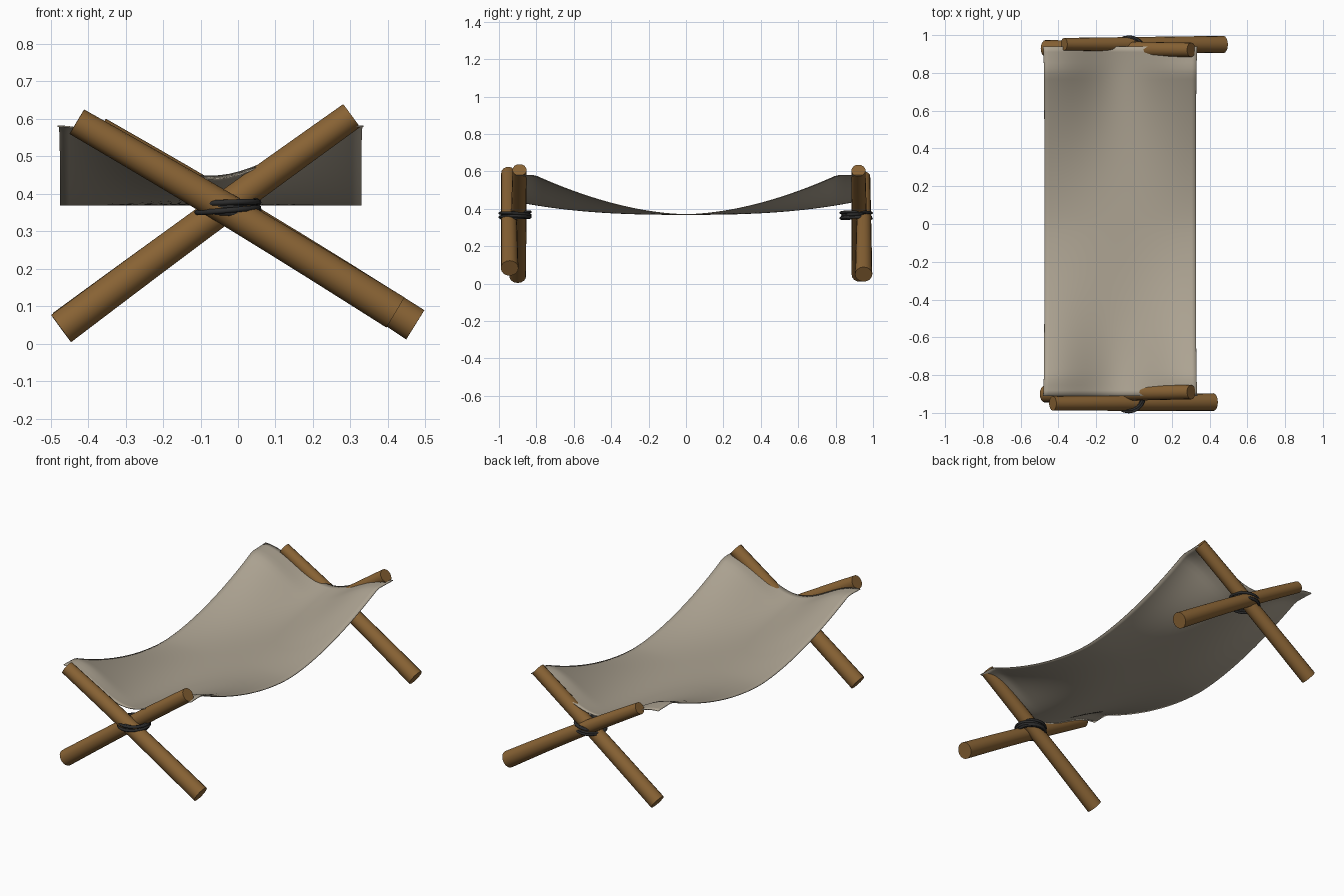
import bpy, bmesh, math
from mathutils import Vector

if "Cube" in bpy.data.objects:
    bpy.data.objects.remove(bpy.data.objects["Cube"])


def material(name, rgb):
    m = bpy.data.materials.new(name)
    m.diffuse_color = (*rgb, 1)
    m.use_nodes = True
    m.node_tree.nodes["Principled BSDF"].inputs["Base Color"].default_value = m.diffuse_color
    return m


WOOD = material("wood", (0.25, 0.125, 0.035))
CLOTH = material("canvas", (0.42, 0.37, 0.29))
ROPE = material("dark_rope", (0.025, 0.025, 0.025))


def smooth(ob, angle=40):
    bpy.ops.object.select_all(action='DESELECT')
    ob.select_set(True)
    bpy.context.view_layer.objects.active = ob
    bpy.ops.object.shade_smooth_by_angle(angle=math.radians(angle))


def pole(name, foot, tip, r_foot, r_tip, bend):
    """Tapered round pole with a slight natural bow."""
    foot, tip = Vector(foot), Vector(tip)
    d = tip - foot
    q = d.to_track_quat('Z', 'Y')
    bm = bmesh.new()
    rings, n, steps = [], 16, 8
    for i in range(steps + 1):
        t = i / steps
        r = r_foot + (r_tip - r_foot) * t
        c = foot + d * t + Vector((0, 0, bend * math.sin(math.pi * t)))
        rings.append([bm.verts.new(c + q @ Vector((r * math.cos(2 * math.pi * k / n),
                                                   r * math.sin(2 * math.pi * k / n), 0)))
                      for k in range(n)])
    for a, b in zip(rings, rings[1:]):
        for k in range(n):
            bm.faces.new((a[k], a[(k + 1) % n], b[(k + 1) % n], b[k]))
    bm.faces.new(rings[0][::-1])
    bm.faces.new(rings[-1])
    me = bpy.data.meshes.new(name)
    bm.to_mesh(me)
    bm.free()
    ob = bpy.data.objects.new(name, me)
    bpy.context.collection.objects.link(ob)
    me.materials.append(WOOD)
    smooth(ob)


# crossed poles at both ends
pole("front_inner_pole", (-0.472, -0.90, 0.040), (0.303, -0.89, 0.608), 0.045, 0.038, 0.004)
pole("front_outer_pole", (0.420, -0.943, 0.083), (-0.430, -0.950, 0.592), 0.047, 0.038, 0.006)
pole("back_inner_pole", (-0.468, 0.930, 0.046), (0.303, 0.922, 0.605), 0.044, 0.038, 0.004)
pole("back_outer_pole", (0.473, 0.950, 0.050), (-0.370, 0.952, 0.572), 0.046, 0.033, 0.008)


# rope lashing round each crossing: a wandering multi-turn coil
def lashing(name, cy, phase):
    cu = bpy.data.curves.new(name, 'CURVE')
    cu.dimensions = '3D'
    cu.bevel_depth = 0.0075
    cu.bevel_resolution = 2
    turns, per = 6, 20
    sp = cu.splines.new('POLY')
    sp.points.add(turns * per - 1)
    sp.use_cyclic_u = True
    for i, p in enumerate(sp.points):
        a = 2 * math.pi * i / per
        s = 2 * math.pi * i / (turns * per)
        r = 0.076 + 0.007 * math.sin(2 * s + phase)
        z = 0.366 + 0.015 * math.cos(s) + 0.004 * math.sin(a + s * 2 + phase)
        p.co = (-0.027 + r * math.cos(a), cy + r * math.sin(a), z, 1)
    ob = bpy.data.objects.new(name, cu)
    bpy.context.collection.objects.link(ob)
    bpy.context.view_layer.objects.active = ob
    bpy.ops.object.select_all(action='DESELECT')
    ob.select_set(True)
    bpy.ops.object.convert(target='MESH')
    ob = bpy.context.object
    ob.data.materials.clear()
    ob.data.materials.append(ROPE)
    smooth(ob, 60)


lashing("front_lashing", -0.912, 0.0)
lashing("back_lashing", 0.910, 1.7)

# sagging cloth: flat in the middle, rising into a soft V at both ends
bm = bmesh.new()
NX, NY = 32, 64
bmesh.ops.create_grid(bm, x_segments=NX, y_segments=NY, size=1)
for v in bm.verts:
    u, t = v.co.x, v.co.y
    y = 0.015 + 0.925 * t
    edge = 0.21 * min(abs(y) / 0.81, 1) ** 1.75
    mid = 0.072 * (abs(y) / 0.92) ** 2.6
    w = (1 - math.cos(math.pi * u)) / 2
    flare = 0.006 * abs(t) ** 8
    v.co = (-0.073 + (0.402 + flare) * u, y, 0.37 + mid + (edge - mid) * w)
me = bpy.data.meshes.new("hammock_cloth")
bm.to_mesh(me)
bm.free()
cloth = bpy.data.objects.new("hammock_cloth", me)
bpy.context.collection.objects.link(cloth)
me.materials.append(CLOTH)
sol = cloth.modifiers.new("thickness", 'SOLIDIFY')
sol.thickness = 0.004
sol.offset = 0
smooth(cloth)
